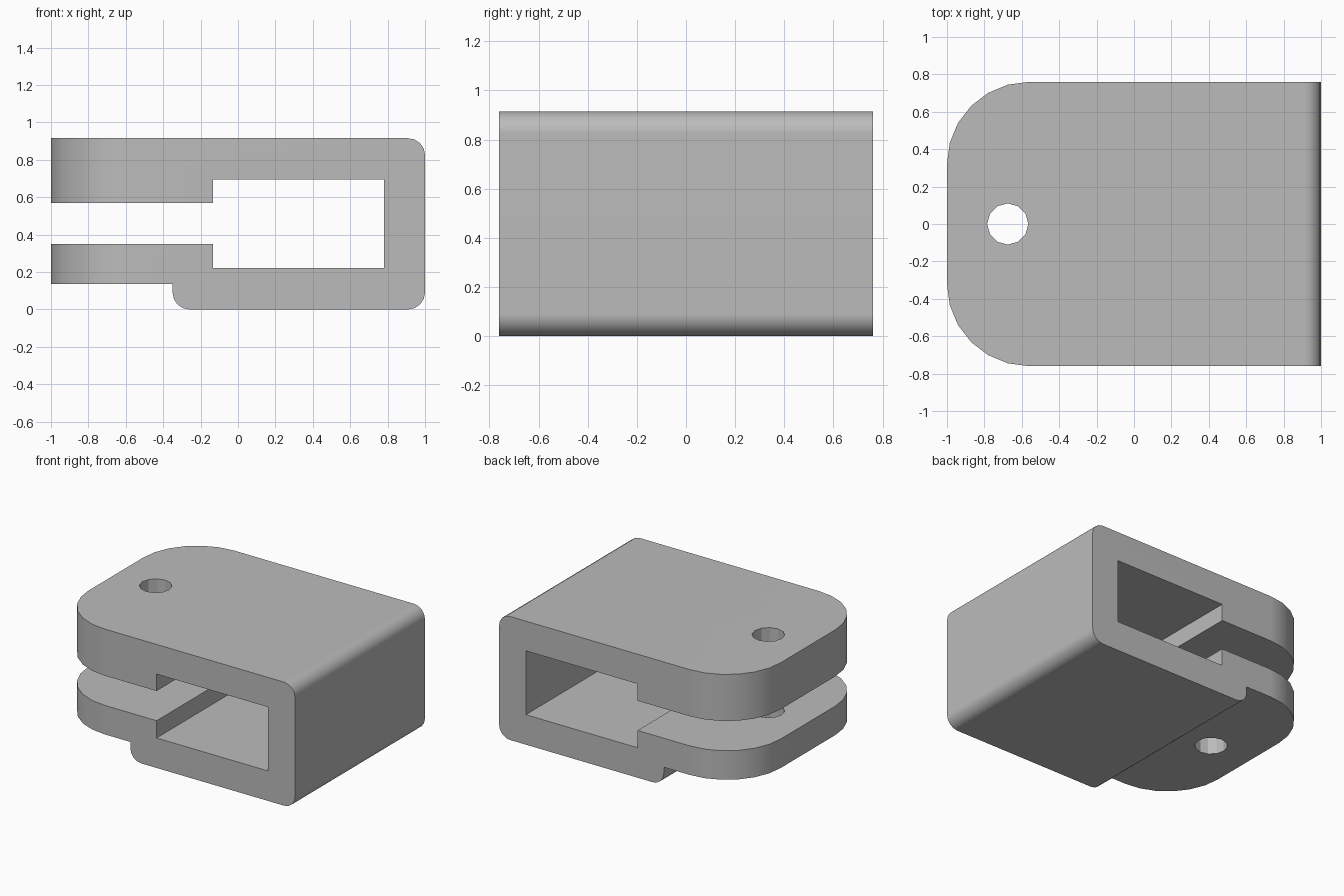
import bpy, bmesh
from math import sin, cos, pi, radians
from mathutils import Vector

cube = bpy.data.objects.get("Cube")
if cube:
    bpy.data.objects.remove(cube, do_unlink=True)

HALF = 0.76      # half depth
TOP = 0.915      # overall height
ROUND = 0.09     # small edge radius
PLAN = 0.44      # plan corner radius


def arc(cx, cy, r, start, segments):
    """Quarter arc, counter-clockwise from a start angle in degrees."""
    angles = [radians(start) + pi / 2 * i / segments for i in range(segments + 1)]
    return [(cx + r * cos(a), cy + r * sin(a)) for a in angles]


def prism(name, points, offset):
    """Extrude a closed 3D outline along an offset."""
    bm = bmesh.new()
    face = bm.faces.new([bm.verts.new(p) for p in points])
    result = bmesh.ops.extrude_face_region(bm, geom=[face], use_keep_orig=True)
    verts = [v for v in result["geom"] if isinstance(v, bmesh.types.BMVert)]
    bmesh.ops.translate(bm, verts=verts, vec=Vector(offset))
    bmesh.ops.recalc_face_normals(bm, faces=bm.faces[:])
    mesh = bpy.data.meshes.new(name)
    bm.to_mesh(mesh)
    bm.free()
    obj = bpy.data.objects.new(name, mesh)
    bpy.context.collection.objects.link(obj)
    return obj


def cut(target, cutter, operation):
    """Apply a boolean and remove its cutter."""
    cutter.hide_render = True
    mod = target.modifiers.new(operation, "BOOLEAN")
    mod.operation, mod.solver, mod.object = operation, "EXACT", cutter
    bpy.context.view_layer.objects.active = target
    bpy.ops.object.modifier_apply(modifier=mod.name)
    bpy.data.objects.remove(cutter, do_unlink=True)


# Clamp side profile: rounded block with a pocket open to the slot
right, foot = 1 - ROUND, -0.35 + ROUND
profile = arc(foot, ROUND, ROUND, 180, 4)
profile += arc(right, ROUND, ROUND, 270, 4)
profile += arc(right, TOP - ROUND, ROUND, 0, 4)
profile += [(-1, TOP), (-1, 0.57), (-0.135, 0.57), (-0.135, 0.695),
            (0.78, 0.695), (0.78, 0.222), (-0.135, 0.222),
            (-0.135, 0.35), (-1, 0.35), (-1, 0.135), (-0.35, 0.135)]
clamp = prism("clamp_body", [(x, -HALF, z) for x, z in profile], (0, 2 * HALF, 0))

# Rounded jaw ends in plan
inner = PLAN - 1
plan = arc(inner, HALF - PLAN, PLAN, 90, 6) + arc(inner, PLAN - HALF, PLAN, 180, 6)
# Square end lies beyond the body so only the jaw corners are trimmed
plan = [(inner, 1), *plan, (inner, -1), (1.2, -1), (1.2, 1)]
plan_cutter = prism("plan_cutter", [(x, y, -0.2) for x, y in plan], (0, 0, 1.4))
cut(clamp, plan_cutter, "INTERSECT")

# Bolt hole through both jaws
hole = [(-0.675 + 0.11 * cos(i * pi / 6), 0.11 * sin(i * pi / 6)) for i in range(12)]
hole_cutter = prism("hole_cutter", [(x, y, -0.2) for x, y in hole], (0, 0, 1.4))
cut(clamp, hole_cutter, "DIFFERENCE")

# Plain grey material
grey = bpy.data.materials.new("plain_grey")
grey.use_nodes = True
colour = (0.5, 0.5, 0.5, 1)
grey.diffuse_color = colour
grey.node_tree.nodes["Principled BSDF"].inputs["Base Color"].default_value = colour
clamp.data.materials.clear()
clamp.data.materials.append(grey)

# Smooth the rounded edges and keep the flat faces flat
bpy.ops.object.select_all(action="DESELECT")
clamp.select_set(True)
bpy.context.view_layer.objects.active = clamp
bpy.ops.object.shade_smooth_by_angle(angle=radians(25))
weighted = clamp.modifiers.new("flat_faces", "WEIGHTED_NORMAL")
weighted.keep_sharp = True
